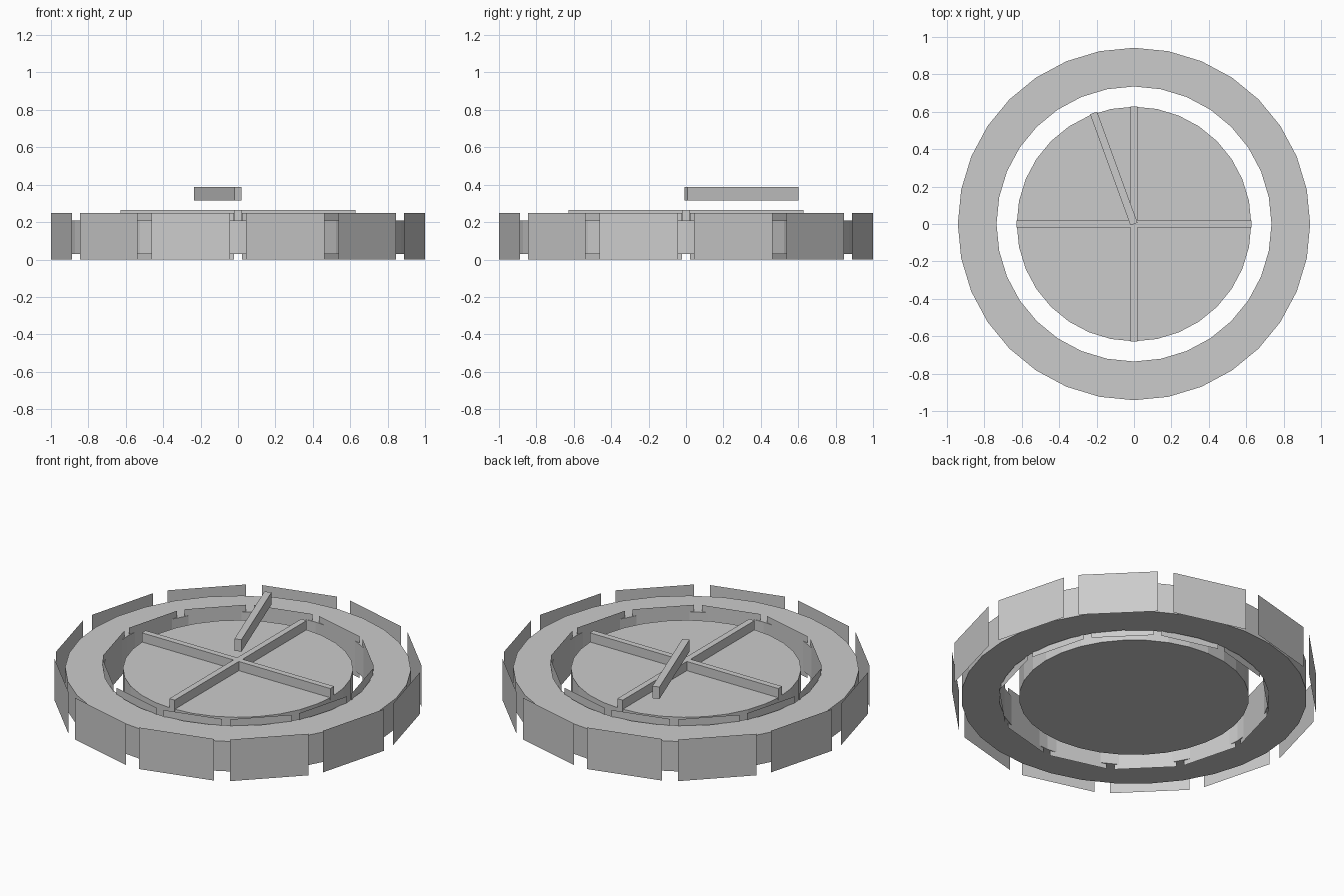
import bpy, bmesh, math
from mathutils import Matrix, Vector

if "Cube" in bpy.data.objects:
    bpy.data.objects.remove(bpy.data.objects["Cube"])

grey = bpy.data.materials.new("plain grey")
grey.diffuse_color = (0.6, 0.6, 0.6, 1)
grey.use_nodes = True
grey.node_tree.nodes["Principled BSDF"].inputs["Base Color"].default_value = grey.diffuse_color
SIDES = 32
PANELS = 12


def finish(name, bm):
    mesh = bpy.data.meshes.new(name)
    bm.to_mesh(mesh)
    bm.free()
    mesh.materials.append(grey)
    obj = bpy.data.objects.new(name, mesh)
    bpy.context.collection.objects.link(obj)
    return obj


def bar(name, length, width, z0, z1, centre, angle):
    bm = bmesh.new()
    bmesh.ops.create_cube(bm, size=1)
    bm.transform(Matrix.Translation((*centre, (z0 + z1) / 2))
                 @ Matrix.Rotation(angle, 4, 'Z')
                 @ Matrix.Diagonal((width, length, z1 - z0, 1)))
    return finish(name, bm)


def panel_circle(name, radius, half_width, z0, z1, facing):
    # thin upright sheets set tangent to a circle
    bm = bmesh.new()
    for i in range(PANELS):
        rot = Matrix.Rotation(math.radians(15 + 30 * i), 4, 'Z')
        corners = [(-1, z0), (1, z0), (1, z1), (-1, z1)][::facing]
        bm.faces.new([bm.verts.new(rot @ Vector((radius, s * half_width, z)))
                      for s, z in corners])
    return finish(name, bm)


# Flat ring: rectangular section swept round the axis
bm = bmesh.new()
section = [(0.735, 0.03), (0.942, 0.03), (0.942, 0.21), (0.735, 0.21)]
loops = []
for i in range(SIDES):
    a = 2 * math.pi * i / SIDES
    loops.append([bm.verts.new((r * math.cos(a), r * math.sin(a), z)) for r, z in section])
for i in range(SIDES):
    p, q = loops[i], loops[(i + 1) % SIDES]
    for j in range(4):
        k = (j + 1) % 4
        bm.faces.new((p[j], q[j], q[k], p[k]))
bmesh.ops.recalc_face_normals(bm, faces=bm.faces)
finish("ring", bm)

# Centre disc
bm = bmesh.new()
bmesh.ops.create_cone(bm, cap_ends=True, segments=SIDES, radius1=0.627, radius2=0.627,
                      depth=0.18, matrix=Matrix.Translation((0, 0, 0.12)))
finish("disc", bm)

# Panels outside and inside the ring
panel_circle("outer_panels", 0.977, 0.217, 0.0, 0.25, 1)
panel_circle("inner_panels", 0.72, 0.17, 0.0, 0.25, -1)

# Crossed bars on the disc
bar("cross_bar_y", 1.254, 0.036, 0.195, 0.265, (0, 0), 0)
bar("cross_bar_x", 1.254, 0.036, 0.195, 0.265, (0, 0), math.pi / 2)

# Raised pointer, floating over the disc
tilt = math.radians(20)
length = 0.632
bar("pointer", length, 0.04, 0.315, 0.387,
    (-math.sin(tilt) * length / 2, math.cos(tilt) * length / 2), tilt)
